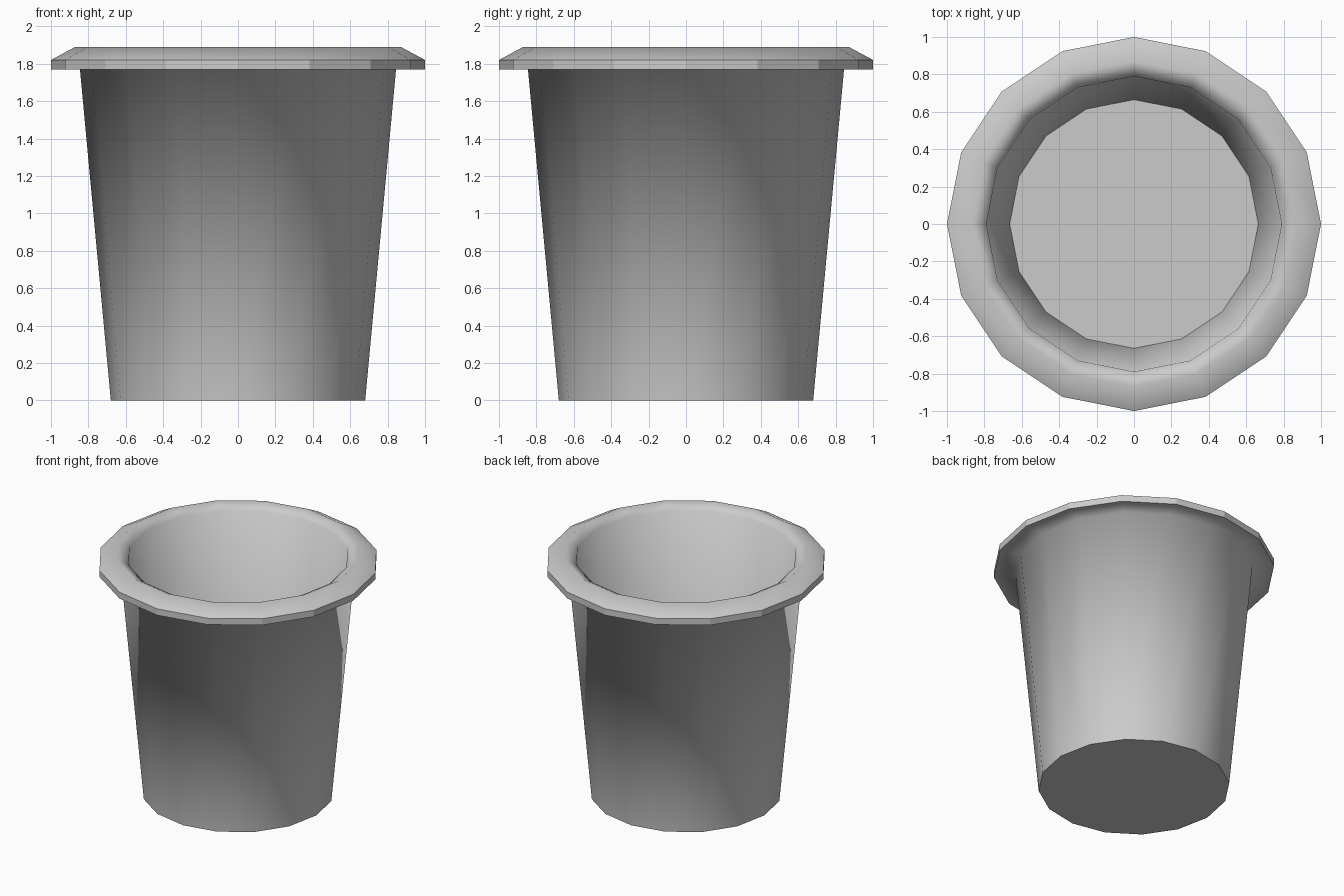
import bpy, bmesh, math

if "Cube" in bpy.data.objects:
    bpy.data.objects.remove(bpy.data.objects["Cube"])

SIDES = 16

# Cross-section (radius, height): outer base, wall, flared rim, lip, inner wall, inner floor
profile = [(0.68, 0.0), (0.845, 1.77), (1.0, 1.77), (1.0, 1.82),
           (0.87, 1.89), (0.79, 1.845), (0.665, 0.08)]
RIM_BAND = 2   # the profile segment that stays flat shaded


def lathe(name, points, sides, flat_segment):
    """Spin a profile into a closed solid; caps and one segment are flat shaded."""
    bm = bmesh.new()
    rings = []
    for r, z in points:
        rings.append([bm.verts.new((r * math.cos(2 * math.pi * i / sides),
                                    r * math.sin(2 * math.pi * i / sides), z))
                      for i in range(sides)])
    for k, (low, high) in enumerate(zip(rings, rings[1:])):
        for i in range(sides):
            j = (i + 1) % sides
            face = bm.faces.new((low[i], low[j], high[j], high[i]))
            face.smooth = k != flat_segment
    bm.faces.new(rings[0][::-1])   # underside
    bm.faces.new(rings[-1])        # inner floor
    # Keep the cap edges and the rim band's edges sharp
    for face in bm.faces:
        if not face.smooth:
            for edge in face.edges:
                edge.smooth = False
    mesh = bpy.data.meshes.new(name)
    bm.to_mesh(mesh)
    bm.free()
    obj = bpy.data.objects.new(name, mesh)
    bpy.context.collection.objects.link(obj)
    return obj


# Pot body with a soft lip and a soft corner under the rim
pot = lathe("pot", profile, SIDES, RIM_BAND)

# Mid-grey finish
grey = bpy.data.materials.new("mid_grey")
grey.diffuse_color = (0.55, 0.55, 0.55, 1.0)
grey.use_nodes = True
grey.node_tree.nodes["Principled BSDF"].inputs["Base Color"].default_value = grey.diffuse_color
pot.data.materials.append(grey)
